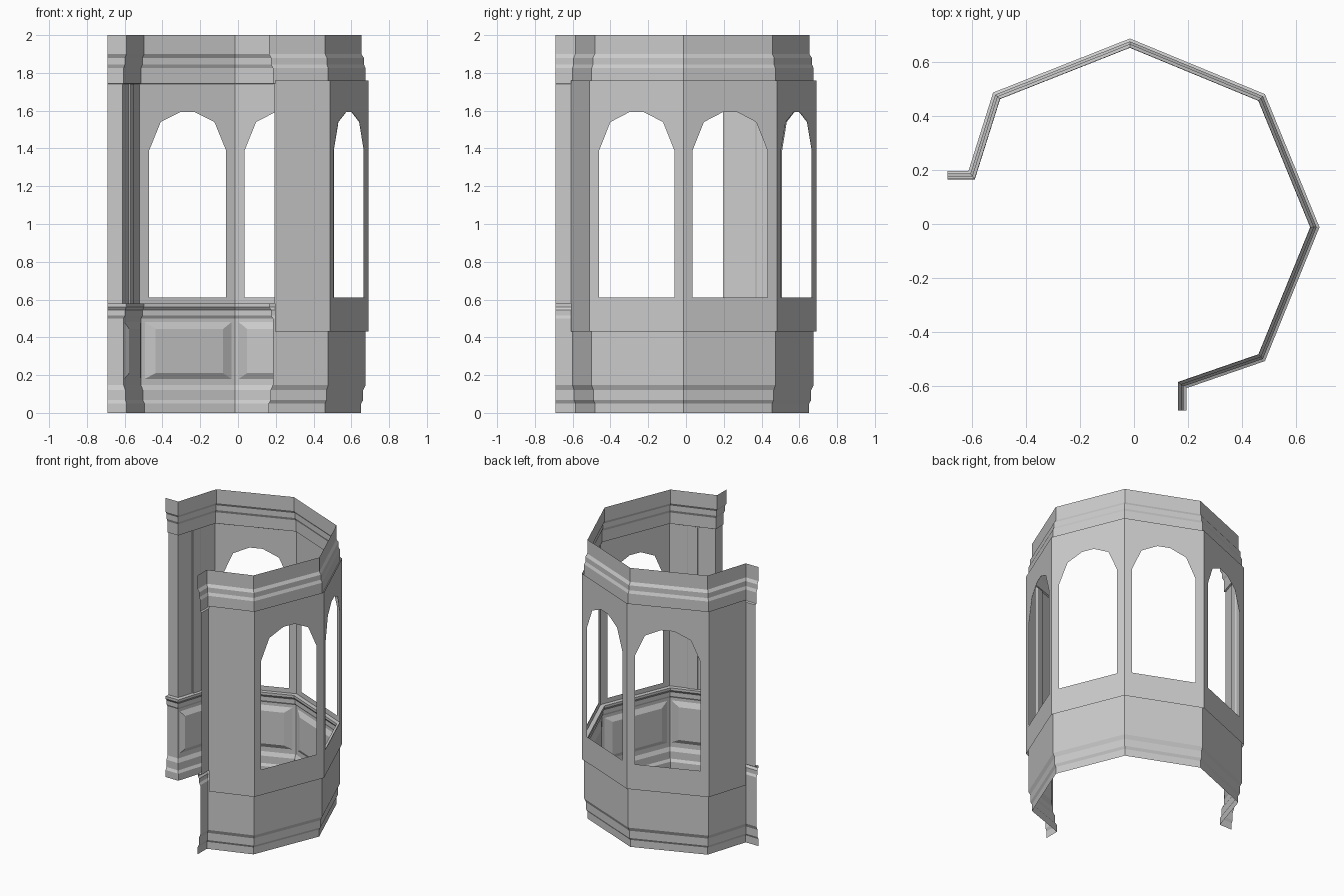
import bpy, bmesh
from mathutils import Vector

if "Cube" in bpy.data.objects:
    bpy.data.objects.remove(bpy.data.objects["Cube"])

# Plan of the bay: end flange, narrow side, four window sides, narrow side, end flange
PLAN = [Vector(p) for p in [(-.69, .20), (-.615, .20), (-.524, .489), (-.015, .69), (.487, .483),
                            (.69, -.012), (.487, -.51), (.197, -.61), (.197, -.69)]]
NARROW, WINDOWS = (1, 6), (2, 3, 4, 5)


def offset(d):
    """Plan moved inward by d with mitred corners."""
    dirs = [(b - a).normalized() for a, b in zip(PLAN, PLAN[1:])]
    nrm = [Vector((t.y, -t.x)) for t in dirs]
    out = []
    for i, p in enumerate(PLAN):
        a, b = nrm[max(i - 1, 0)], nrm[min(i, len(nrm) - 1)]
        out.append(p + (a + b) * d / (1 + a.dot(b)))
    return out


def point(seg, u, d, z):
    ring = offset(d)
    p = ring[seg].lerp(ring[seg + 1], u)
    return (p.x, p.y, z)


def make(name, polys):
    bm = bmesh.new()
    for poly in polys:
        bm.faces.new([bm.verts.new(p) for p in poly])
    bmesh.ops.remove_doubles(bm, verts=bm.verts, dist=0.0004)
    bmesh.ops.recalc_face_normals(bm, faces=bm.faces)
    me = bpy.data.meshes.new(name)
    bm.to_mesh(me)
    bm.free()
    ob = bpy.data.objects.new(name, me)
    bpy.context.collection.objects.link(ob)
    return ob


def sweep(name, profile, segs=range(8)):
    """Run an (inward depth, height) profile along the plan."""
    polys = []
    for (d0, z0), (d1, z1) in zip(profile, profile[1:]):
        for s in segs:
            polys.append([point(s, 0, d0, z0), point(s, 1, d0, z0),
                          point(s, 1, d1, z1), point(s, 0, d1, z1)])
    return make(name, polys)


def window_wall(d, z0, z1):
    """Wall polygons with a faceted arched opening in each window side."""
    lo, hi, sill = .10, .905, .61
    arch = [(0, 1.39), (.15, 1.54), (.4, 1.592), (.6, 1.592), (.85, 1.54), (1, 1.39)]
    arch = [(lo + (hi - lo) * u, z) for u, z in arch]
    polys = []
    for s in WINDOWS:
        def P(u, z):
            return point(s, u, d, z)
        us = [0, lo, hi, 1]
        for a, b in zip(us, us[1:]):
            polys.append([P(a, z0), P(b, z0), P(b, sill), P(a, sill)])
        for a, b in ((0, lo), (hi, 1)):
            polys.append([P(a, sill), P(b, sill), P(b, 1.39), P(a, 1.39)])
            polys.append([P(a, 1.39), P(b, 1.39), P(b, z1), P(a, z1)])
        for (a, za), (b, zb) in zip(arch, arch[1:]):
            polys.append([P(a, za), P(b, zb), P(b, z1), P(a, z1)])
    return polys


# Wainscot with skirting and sill moulding
sweep("wainscot", [(.035, 0), (.035, .05), (.025, .068), (.025, .12), (.013, .147), (.013, .50),
                   (.022, .515), (.022, .545), (.033, .56), (.033, .578), (.003, .578)])
# Cornice
sweep("cornice", [(.003, 1.74), (.013, 1.745), (.013, 1.825), (.022, 1.845), (.022, 1.88),
                  (.034, 1.90), (.034, 2.0)])

# Outer skin and inner lining, both pierced by the arched windows
make("outer_window_wall", window_wall(0, .43, 1.76))
make("inner_window_wall", window_wall(.004, .578, 1.74))
sweep("outer_side_walls", [(0, .43), (0, 1.76)], NARROW)
sweep("inner_side_walls", [(.004, .578), (.004, 1.74)], (0, 1, 6, 7))

# Raised bevelled panels on the wainscot
panels = []
for s in (1, 2, 3, 4, 5, 6):
    m = .09 if s in WINDOWS else .14
    a = [point(s, u, .013, z) for u, z in ((.04, .18), (.96, .18), (.96, .48), (.04, .48))]
    b = [point(s, u, .03, z) for u, z in ((.04 + m, .21), (.96 - m, .21), (.96 - m, .445), (.04 + m, .445))]
    panels.append(b)
    panels += [[a[i], a[(i + 1) % 4], b[(i + 1) % 4], b[i]] for i in range(4)]
make("raised_panels", panels)

# Slim upright strips on the narrow sides
strips = []
for s, flip in ((1, False), (6, True)):
    path = [(.38, .004), (.40, .011), (.60, .011), (.62, .004)]
    if flip:
        path = [(1 - u, d) for u, d in path]
    for (u0, d0), (u1, d1) in zip(path, path[1:]):
        strips.append([point(s, u0, d0, .578), point(s, u1, d1, .578),
                       point(s, u1, d1, 1.74), point(s, u0, d0, 1.74)])
make("side_strips", strips)
